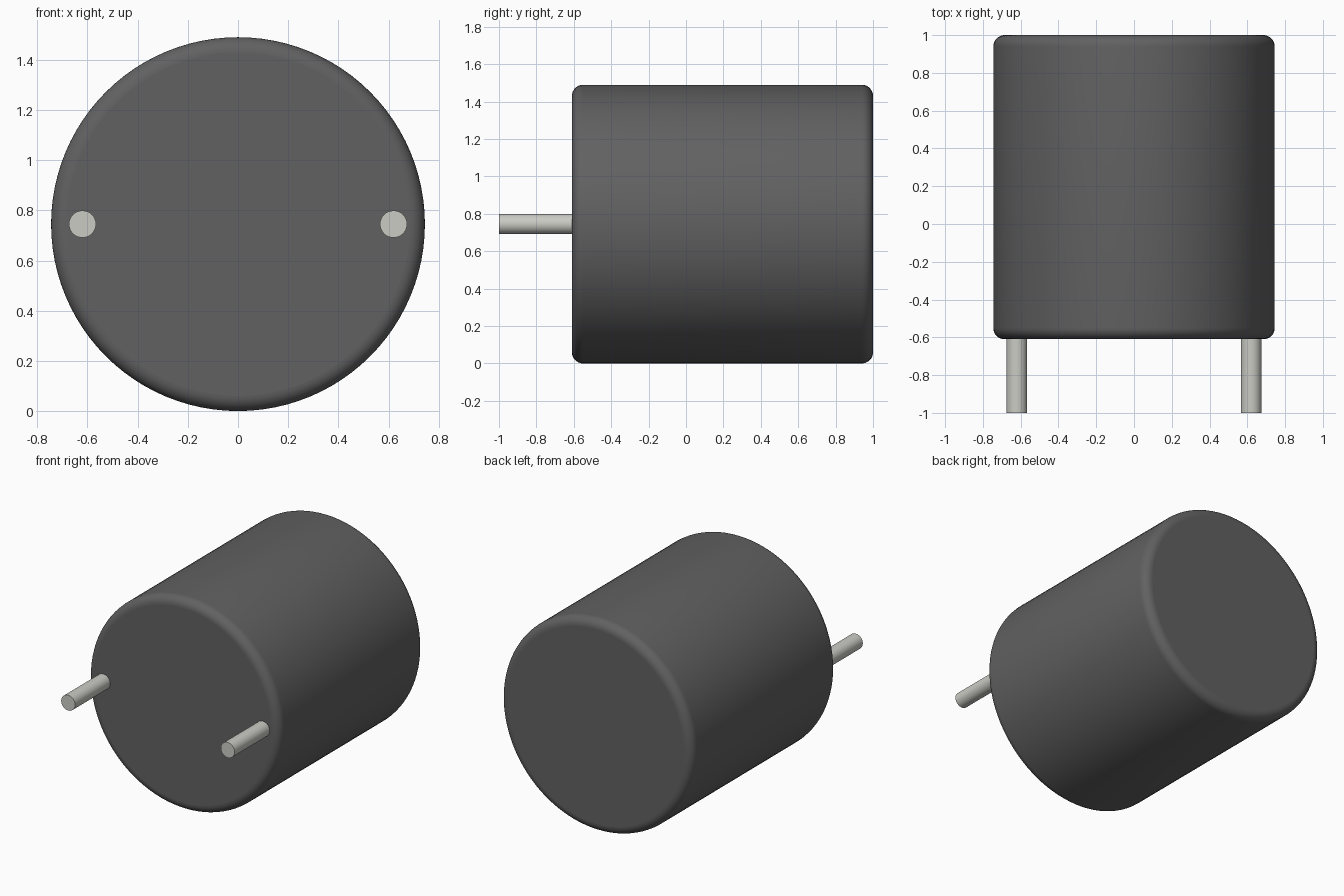
import bpy, bmesh
from math import radians
from mathutils import Matrix, Vector

if "Cube" in bpy.data.objects:
    bpy.data.objects.remove(bpy.data.objects["Cube"])

RADIUS = 0.745
SIDES = 96


def material(name, rgb):
    mat = bpy.data.materials.new(name)
    mat.diffuse_color = (*rgb, 1)
    mat.use_nodes = True
    mat.node_tree.nodes["Principled BSDF"].inputs["Base Color"].default_value = mat.diffuse_color
    return mat


def rod(name, x, y0, y1, radius, sides, mat, fillet=0):
    """Cylinder along y with flat caps and optionally rounded rims."""
    bm = bmesh.new()
    place = Matrix.Translation((x, (y0 + y1) / 2, RADIUS)) @ Matrix.Rotation(radians(90), 4, 'X')
    bmesh.ops.create_cone(bm, cap_ends=True, segments=sides, radius1=radius,
                          radius2=radius, depth=y1 - y0, matrix=place)
    if fillet:
        rims = [e for e in bm.edges
                if abs(e.verts[0].co.y - e.verts[1].co.y) < 1e-4]
        bmesh.ops.bevel(bm, geom=rims, offset=fillet, offset_type='OFFSET',
                        segments=8, profile=0.5, affect='EDGES')
    bm.normal_update()
    for f in bm.faces:
        f.smooth = abs(f.normal.y) < 0.999
    mesh = bpy.data.meshes.new(name)
    bm.to_mesh(mesh)
    bm.free()
    mesh.materials.append(mat)
    obj = bpy.data.objects.new(name, mesh)
    bpy.context.collection.objects.link(obj)
    return obj


dark = material("dark_plastic", (0.12, 0.12, 0.12))
metal = material("tinned_metal", (0.6, 0.6, 0.56))

# Rounded cylindrical case
rod("case", 0, -0.61, 1.0, RADIUS, SIDES, dark, fillet=0.06)

# Two leads from the front face
for side, x in (("left", -0.62), ("right", 0.62)):
    rod(side + "_lead", x, -1.0, -0.58, 0.054, 32, metal)
